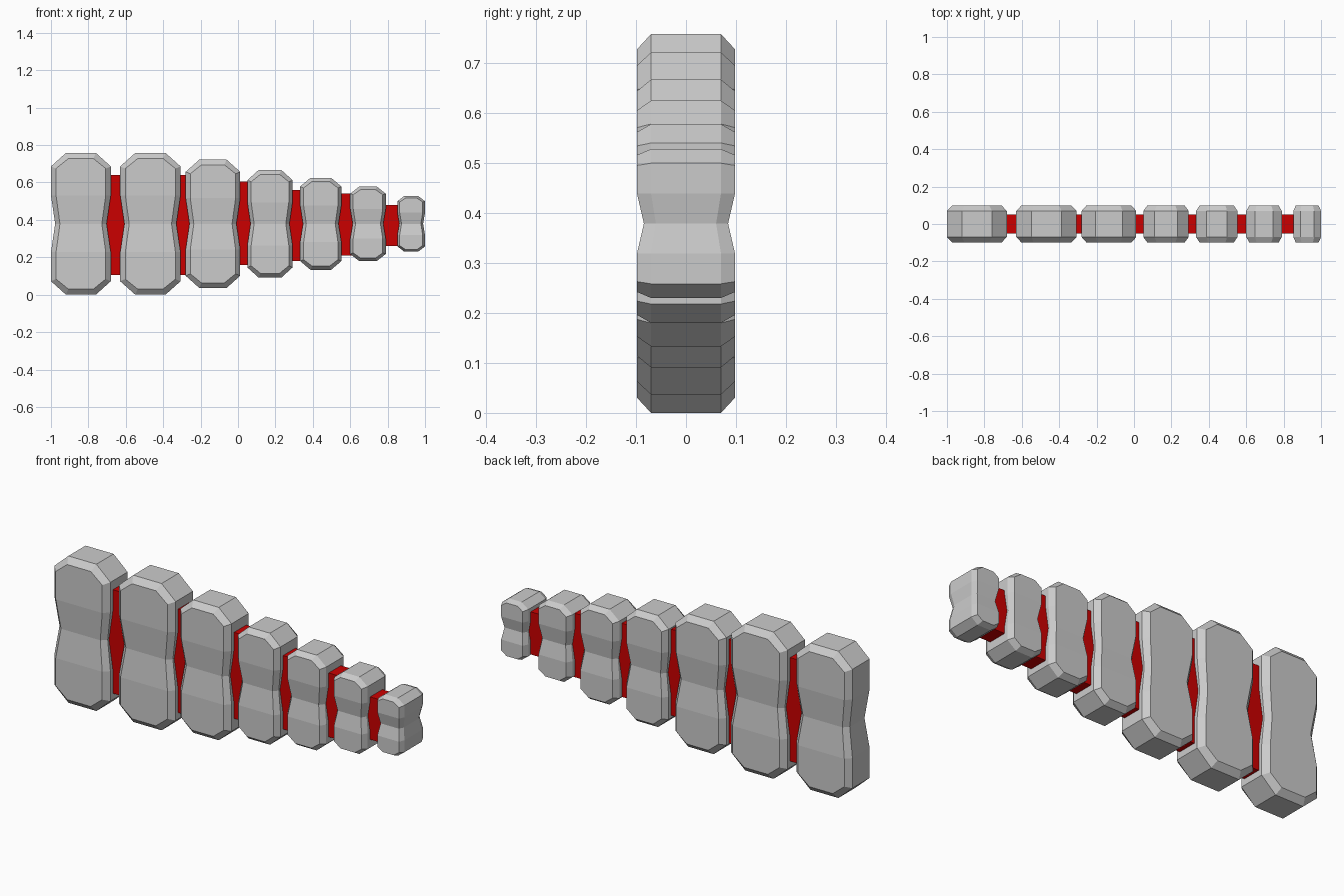
import bpy, bmesh

if "Cube" in bpy.data.objects:
    bpy.data.objects.remove(bpy.data.objects["Cube"])

MID = 0.379
# half-profile rows: (height, half width, depth scale), normalised
OUTER = [(1, .5, 1), (.81, 1, 1), (.4, 1, 1), (0, .86, .86),
         (-.4, 1, 1), (-.81, 1, 1), (-1, .5, 1)]
INNER = [(.92, .42, 1), (.78, .83, 1), (.4, .83, 1), (0, .70, .86),
         (-.4, .83, 1), (-.78, .83, 1), (-.92, .42, 1)]


def plate(name, x0, x1, half_h):
    """Waisted slab with cut corners and a chamfered rim."""
    cx, hw = (x0 + x1) / 2, (x1 - x0) / 2
    bm = bmesh.new()
    loops = []
    for rows, y in ((INNER, -.098), (OUTER, -.07), (OUTER, .07), (INNER, .098)):
        left = [bm.verts.new((cx - w * hw, y * d, MID + z * half_h)) for z, w, d in rows]
        right = [bm.verts.new((cx + w * hw, y * d, MID + z * half_h)) for z, w, d in rows]
        loops.append((left, right))
    # front and back faces, one strip per row
    for left, right in (loops[0], loops[3]):
        for i in range(len(left) - 1):
            bm.faces.new((left[i], left[i + 1], right[i + 1], right[i]))
    # chamfers and outer rim
    for a, b in zip(loops, loops[1:]):
        ra, rb = a[0] + a[1][::-1], b[0] + b[1][::-1]
        for i in range(len(ra)):
            j = (i + 1) % len(ra)
            bm.faces.new((ra[i], ra[j], rb[j], rb[i]))
    bmesh.ops.recalc_face_normals(bm, faces=bm.faces)
    return finish(name, bm)


def finish(name, bm):
    me = bpy.data.meshes.new(name)
    bm.to_mesh(me)
    bm.free()
    ob = bpy.data.objects.new(name, me)
    bpy.context.collection.objects.link(ob)
    return ob


red = bpy.data.materials.new("red")
red.diffuse_color = (0.6, 0.0, 0.0, 1)
red.use_nodes = True
red.node_tree.nodes["Principled BSDF"].inputs["Base Color"].default_value = red.diffuse_color


def connector(name, x0, x1, z0, z1):
    """Red block joining two neighbouring plates."""
    bm = bmesh.new()
    bmesh.ops.create_cube(bm, size=1)
    bmesh.ops.scale(bm, verts=bm.verts, vec=(x1 - x0, .1, z1 - z0))
    bmesh.ops.translate(bm, verts=bm.verts, vec=((x0 + x1) / 2, 0, (z0 + z1) / 2))
    finish(name, bm).data.materials.append(red)


# plates, large to small
plates = [(-1, -.68, .379), (-.63, -.307, .379), (-.28, .012, .343), (.05, .292, .288),
          (.332, .553, .246), (.60, .79, .199), (.852, 1, .149)]
for n, (x0, x1, h) in enumerate(plates):
    plate(f"plate_{n + 1}", x0, x1, h)

# connectors in the gaps
heights = [(.105, .64), (.105, .64), (.16, .605), (.18, .56), (.21, .54), (.26, .48)]
for n, (z0, z1) in enumerate(heights):
    connector(f"connector_{n + 1}", plates[n][1] - .05, plates[n + 1][0] + .05, z0, z1)
